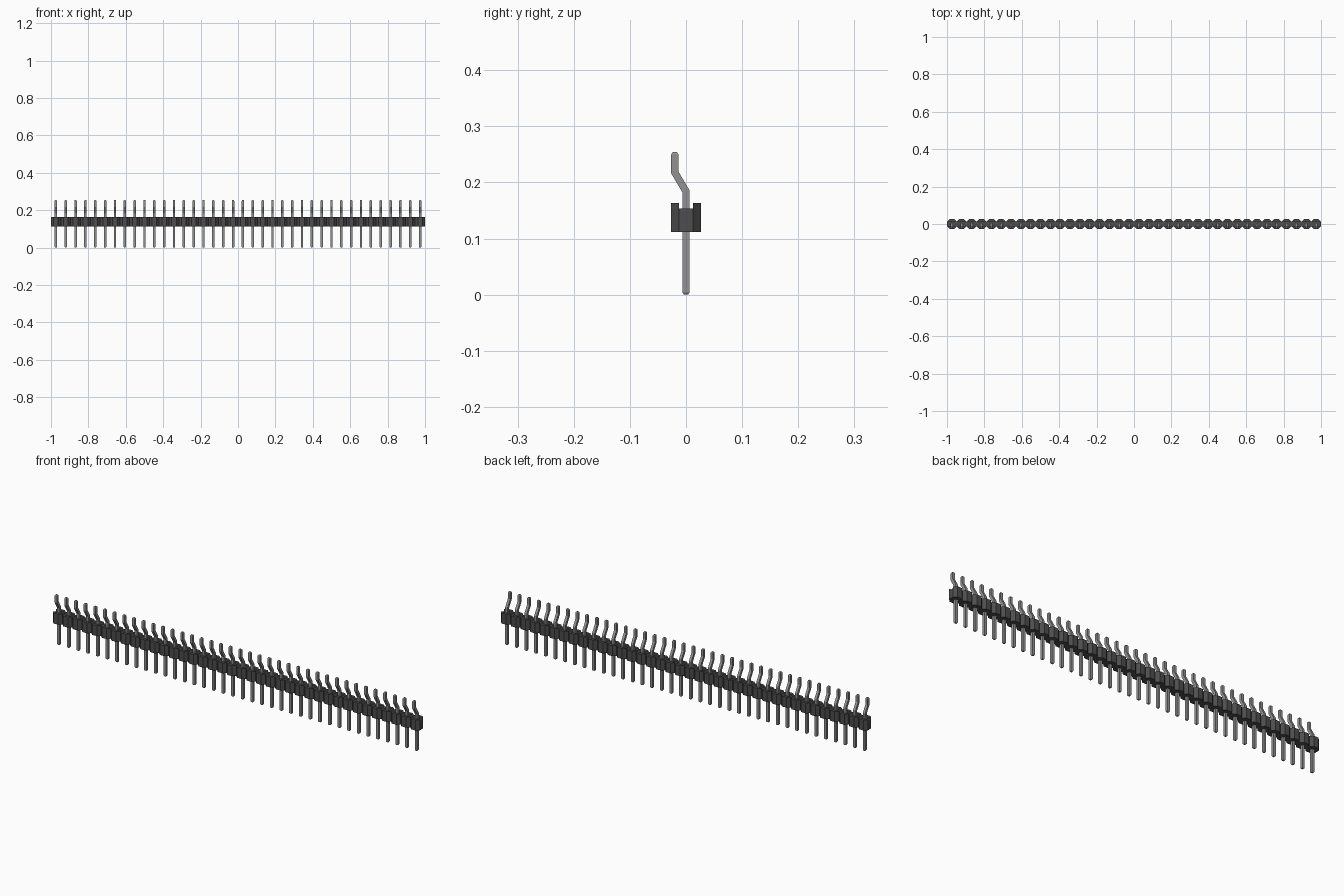
import bpy
import bmesh

cube = bpy.data.objects.get("Cube")
if cube:
    bpy.data.objects.remove(cube, do_unlink=True)

COUNT = 38
PITCH = 2.0 / COUNT
HALF = PITCH / 2
CORE = 0.0125                      # half depth of the central spine
BOTTOM, FLOOR, TOP = 0.1115, 0.154, 0.163


def material(name, value, roughness):
    mat = bpy.data.materials.new(name)
    mat.use_nodes = True
    colour = (value, value, value, 1)
    mat.diffuse_color = colour
    bsdf = mat.node_tree.nodes["Principled BSDF"]
    bsdf.inputs["Base Color"].default_value = colour
    bsdf.inputs["Roughness"].default_value = roughness
    return mat


def loft(name, rings, mat, x=0.0, repeat=1):
    """Skin a closed solid through rings of points, repeated along x."""
    bm = bmesh.new()
    loops = [[bm.verts.new(p) for p in ring] for ring in rings]
    n = len(loops[0])
    for a, b in zip(loops, loops[1:]):
        for i in range(n):
            j = (i + 1) % n
            bm.faces.new((a[i], a[j], b[j], b[i]))
    bm.faces.new(loops[0][::-1])
    bm.faces.new(loops[-1])
    bmesh.ops.recalc_face_normals(bm, faces=bm.faces)
    mesh = bpy.data.meshes.new(name)
    bm.to_mesh(mesh)
    bm.free()
    mesh.materials.append(mat)
    obj = bpy.data.objects.new(name, mesh)
    obj.location.x = x
    bpy.context.collection.objects.link(obj)
    if repeat > 1:
        arr = obj.modifiers.new("Row", 'ARRAY')
        arr.count = repeat
        arr.use_relative_offset = False
        arr.use_constant_offset = True
        arr.constant_offset_displace = (PITCH, 0, 0)
    return obj


plastic = material("dark plastic", 0.075, 0.6)
metal = material("grey metal", 0.29, 0.4)
first_x = -1 + HALF

# Central spine of the housing, with the channel floor on top
spine = [(-1, -CORE), (1, -CORE), (1, CORE), (-1, CORE)]
loft("housing_spine", [[(x, y, z) for x, y in spine] for z in (BOTTOM, FLOOR)], plastic)

# Chamfered blocks along both sides, rising above the channel
for name, side in (("front_blocks", -1), ("back_blocks", 1)):
    outline = [(-HALF, CORE), (HALF, CORE), (0.0125, HALF), (-0.0125, HALF)]
    rings = [[(x, side * y, z) for x, y in outline] for z in (BOTTOM, TOP)]
    loft(name, rings, plastic, first_x, COUNT)

# Square pins with chamfered tips and a joggled upper end
R, TIP = 0.0064, 0.0038
path = [  # y, z, half width, height difference across a mitred bend
    (0, 0, TIP, 0), (0, 0.004, R, 0),
    (0, 0.184, R, 0.0018), (-0.02, 0.218, R, 0.0018),
    (-0.02, 0.250, R, 0), (-0.02, 0.254, TIP, 0),
]
rings = [[(-r, y - r, z - t), (r, y - r, z - t), (r, y + r, z + t), (-r, y + r, z + t)]
         for y, z, r, t in path]
loft("pins", rings, metal, first_x, COUNT)
